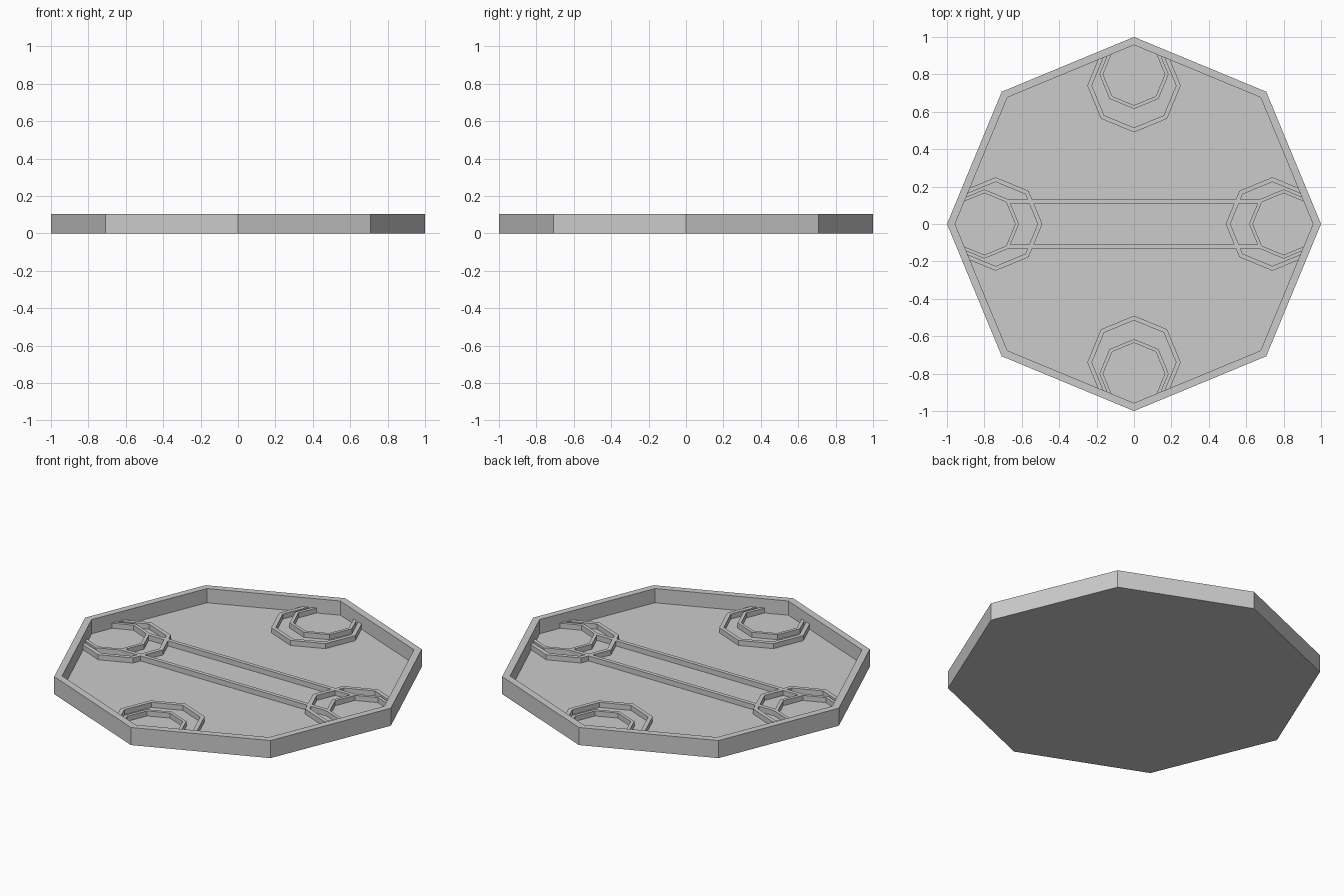
import bpy
from math import cos, sin, pi

if "Cube" in bpy.data.objects:
    bpy.data.objects.remove(bpy.data.objects["Cube"])

SIDES = 8
FLOOR, RAISED, HEIGHT = 0.02, 0.05, 0.104


def add_mesh(name, verts, faces, location=(0, 0, 0)):
    mesh = bpy.data.meshes.new(name)
    mesh.from_pydata(verts, [], faces)
    obj = bpy.data.objects.new(name, mesh)
    obj.location = location
    bpy.context.collection.objects.link(obj)
    return obj


def circle(radius, z):
    return [(radius * cos(2 * pi * i / SIDES), radius * sin(2 * pi * i / SIDES), z)
            for i in range(SIDES)]


def lathe(name, profile, location=(0, 0, 0), closed=False):
    """Eight-sided turned form; open profiles get caps at both ends."""
    verts = [v for r, z in profile for v in circle(r, z)]
    n = len(profile)
    faces = []
    for k in range(n if closed else n - 1):
        a, b = k * SIDES, ((k + 1) % n) * SIDES
        for i in range(SIDES):
            j = (i + 1) % SIDES
            faces.append((a + i, a + j, b + j, b + i))
    if not closed:
        faces.append(tuple(reversed(range(SIDES))))
        faces.append(tuple(range((n - 1) * SIDES, n * SIDES)))
    return add_mesh(name, verts, faces, location)


def ring(name, outer, inner, x, y):
    low = FLOOR - 0.005
    lathe(name, [(outer, low), (outer, RAISED), (inner, RAISED), (inner, low)],
          (x, y, 0), closed=True)


def box(name, size, location):
    bpy.ops.mesh.primitive_cube_add(size=1, location=location)
    obj = bpy.context.object
    obj.name = name
    obj.scale = size
    return obj


# Octagonal tray with raised rim
lathe("tray", [(1, 0), (1, HEIGHT), (0.957, HEIGHT), (0.957, FLOOR)])

# Two nested rings at each of the four points, running into the rim
for label, dx, dy in (("right", 1, 0), ("back", 0, 1), ("left", -1, 0), ("front", 0, -1)):
    ring("large_ring_" + label, 0.25, 0.225, 0.74 * dx, 0.74 * dy)
    ring("small_ring_" + label, 0.185, 0.165, 0.80 * dx, 0.80 * dy)

# Pair of raised rails joining the left and right rings
for label, side in (("back", 1), ("front", -1)):
    low = FLOOR - 0.005
    box("rail_" + label, (1.34, 0.023, RAISED - low), (0, side * 0.12, (RAISED + low) / 2))
